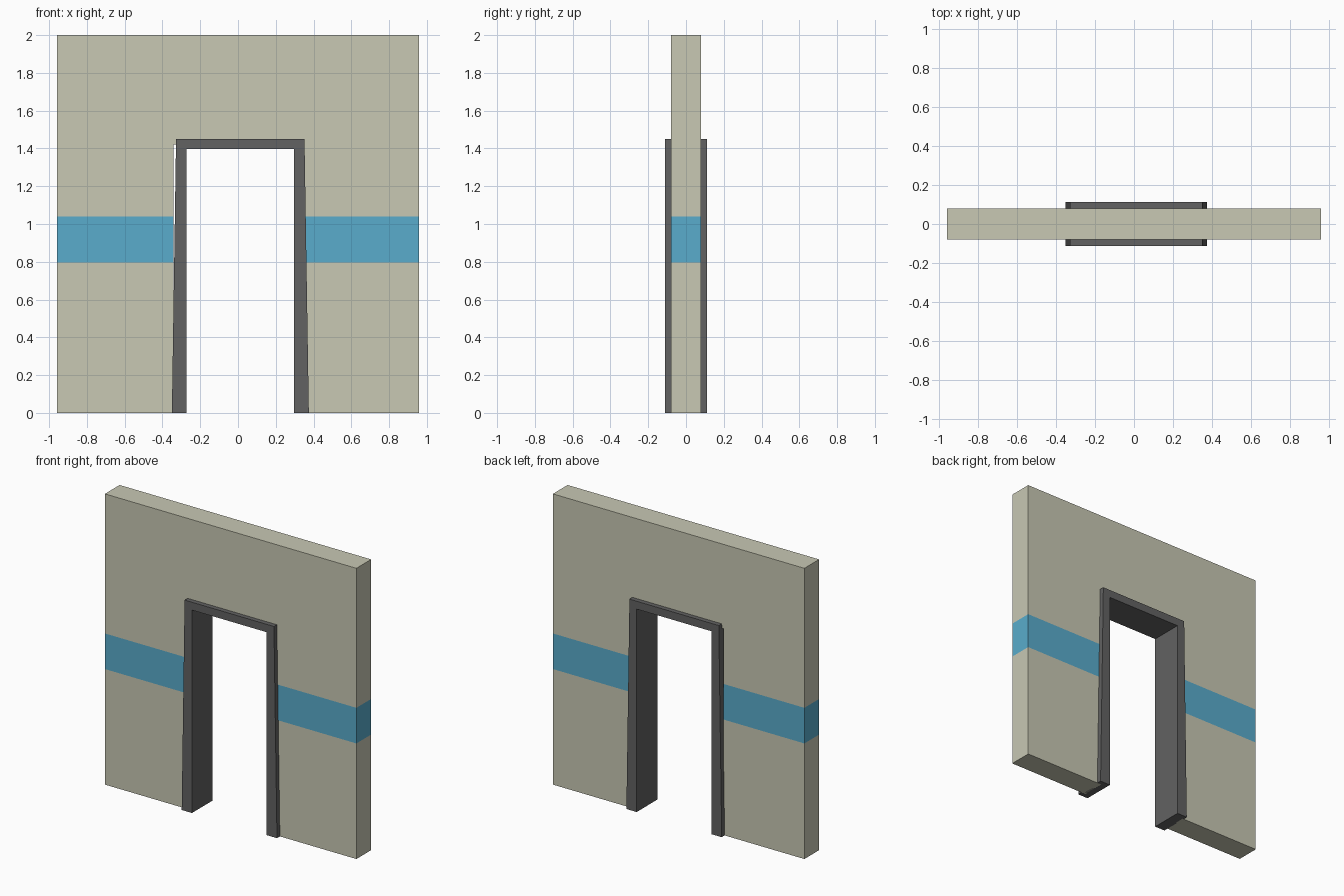
import bpy, bmesh

cube = bpy.data.objects.get("Cube")
if cube:
    bpy.data.objects.remove(cube, do_unlink=True)


def material(name, color):
    mat = bpy.data.materials.new(name)
    mat.use_nodes = True
    mat.diffuse_color = (*color, 1)
    bsdf = next(n for n in mat.node_tree.nodes if n.type == 'BSDF_PRINCIPLED')
    bsdf.inputs["Base Color"].default_value = (*color, 1)
    return mat


plaster = material("beige plaster", (0.58, 0.58, 0.456))
blue = material("blue stripe paint", (0.10, 0.413, 0.604))
grey = material("dark grey frame", (0.122, 0.122, 0.122))


def arch(name, outline, half_depth, mats, cuts=()):
    """Extrude an x-z outline through the depth, with level cuts."""
    bm = bmesh.new()
    face = bm.faces.new([bm.verts.new((x, -half_depth, z)) for x, z in outline])
    new = bmesh.ops.extrude_face_region(bm, geom=[face])["geom"]
    verts = [v for v in new if isinstance(v, bmesh.types.BMVert)]
    bmesh.ops.translate(bm, verts=verts, vec=(0, 2 * half_depth, 0))
    for z in cuts:
        bmesh.ops.bisect_plane(bm, geom=bm.verts[:] + bm.edges[:] + bm.faces[:],
                               plane_co=(0, 0, z), plane_no=(0, 0, 1))
    bmesh.ops.recalc_face_normals(bm, faces=bm.faces[:])
    if cuts:
        for f in bm.faces:
            f.material_index = int(cuts[0] < f.calc_center_bounds().z < cuts[1])
    mesh = bpy.data.meshes.new(name)
    bm.to_mesh(mesh)
    bm.free()
    for m in mats:
        mesh.materials.append(m)
    obj = bpy.data.objects.new(name, mesh)
    bpy.context.collection.objects.link(obj)
    return obj


# Wall with doorway and a blue band running all round
arch("wall", [(-0.957, 0), (-0.957, 2), (0.957, 2), (0.957, 0),
              (0.342, 0), (0.342, 1.42), (-0.342, 1.42), (-0.342, 0)],
     0.08, [plaster, blue], (0.795, 1.04))

# Door frame, flaring slightly towards the floor
arch("door_frame", [(-0.35, 0), (-0.328, 1.45), (0.352, 1.45), (0.375, 0),
                    (0.297, 0), (0.297, 1.396), (-0.272, 1.396), (-0.272, 0)],
     0.112, [grey])
